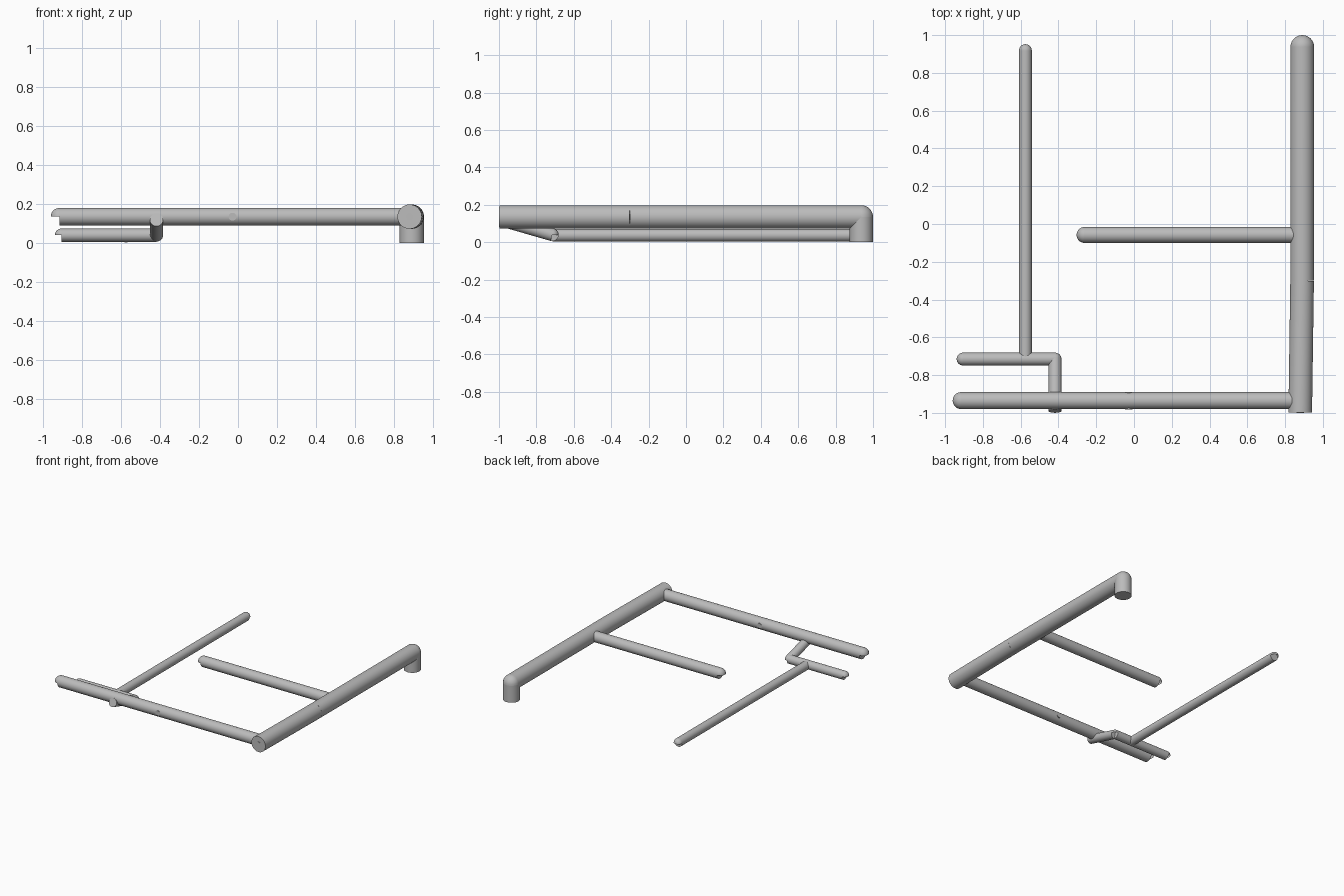
import bpy, bmesh, math
from mathutils import Vector, Matrix

cube = bpy.data.objects.get("Cube")
if cube:
    bpy.data.objects.remove(cube)

grey = bpy.data.materials.new("pipe grey")
grey.use_nodes = True
colour = (0.5, 0.5, 0.5, 1)
grey.diffuse_color = colour
grey.node_tree.nodes["Principled BSDF"].inputs["Base Color"].default_value = colour


def finish(bm, name):
    mesh = bpy.data.meshes.new(name)
    bm.to_mesh(mesh)
    bm.free()
    mesh.materials.append(grey)
    obj = bpy.data.objects.new(name, mesh)
    bpy.context.collection.objects.link(obj)
    bpy.ops.object.select_all(action='DESELECT')
    bpy.context.view_layer.objects.active = obj
    obj.select_set(True)
    bpy.ops.object.shade_smooth_by_angle(angle=math.radians(35))


def pipe(name, start, end, radius):
    """Closed straight pipe between two points."""
    a, b = Vector(start), Vector(end)
    turn = (b - a).to_track_quat('Z', 'Y').to_matrix().to_4x4()
    bm = bmesh.new()
    bmesh.ops.create_cone(bm, cap_ends=True, segments=32, radius1=radius, radius2=radius,
                          depth=(b - a).length, matrix=Matrix.Translation((a + b) / 2) @ turn)
    finish(bm, name)


def dome(name, centre, radius):
    """Upper half of a ball: the outside of an elbow that turns down."""
    bm = bmesh.new()
    bmesh.ops.create_uvsphere(bm, u_segments=32, v_segments=16, radius=radius)
    geom = bm.verts[:] + bm.edges[:] + bm.faces[:]
    cut = bmesh.ops.bisect_plane(bm, geom=geom, plane_co=(0, 0, 0),
                                 plane_no=(0, 0, 1), clear_inner=True)
    rim = [e for e in cut["geom_cut"] if isinstance(e, bmesh.types.BMEdge)]
    bmesh.ops.holes_fill(bm, edges=rim, sides=0)
    bmesh.ops.recalc_face_normals(bm, faces=bm.faces[:])
    bmesh.ops.translate(bm, verts=bm.verts[:], vec=centre)
    finish(bm, name)


HIGH, LOW = 0.135, 0.04      # heights of the two pipe levels
MAIN, CROSS, BRANCH, THIN = 0.0625, 0.045, 0.042, 0.034

# Main pipe, slightly bent, with a leg down at the back
main_front, main_bend, main_back = (0.88, -0.998, HIGH), (0.89, -0.3, HIGH), (0.891, 0.9375, HIGH)
pipe("main_pipe_front", main_front, main_bend, MAIN)
pipe("main_pipe_back", main_bend, main_back, MAIN)
pipe("main_pipe_leg", (0.891, 0.9375, 0), main_back, MAIN)
dome("main_pipe_elbow", main_back, MAIN)

# Cross pipes running off the main pipe
for name, right_x, y, radius in (("front_cross_pipe", -0.915, -0.935, CROSS),
                                 ("middle_branch_pipe", -0.262, -0.058, BRANCH)):
    pipe(name, (0.88, y, HIGH), (right_x, y, HIGH), radius)
    dome(name + "_end", (right_x, y, HIGH), radius)

# Sloping pipe under the front cross pipe, then the low pipes
corner = (-0.418, -0.715, LOW)
pipe("sloping_pipe", (-0.418, -0.99, 0.119), corner, THIN)
dome("sloping_pipe_elbow", corner, THIN)
low_end = (-0.905, -0.715, LOW)
pipe("low_cross_pipe", corner, low_end, THIN)
dome("low_cross_pipe_end", low_end, THIN)
long_end = (-0.575, 0.918, 0.037)
pipe("low_long_pipe", (-0.575, -0.715, 0.037), long_end, THIN)
dome("low_long_pipe_end", long_end, THIN)

# Small round plugs
pipe("cross_pipe_plug", (-0.028, -0.981, HIGH), (-0.028, -0.889, HIGH), 0.02)
pipe("main_pipe_plug", (0.88, -1, HIGH), (0.88, -0.95, HIGH), 0.02)
